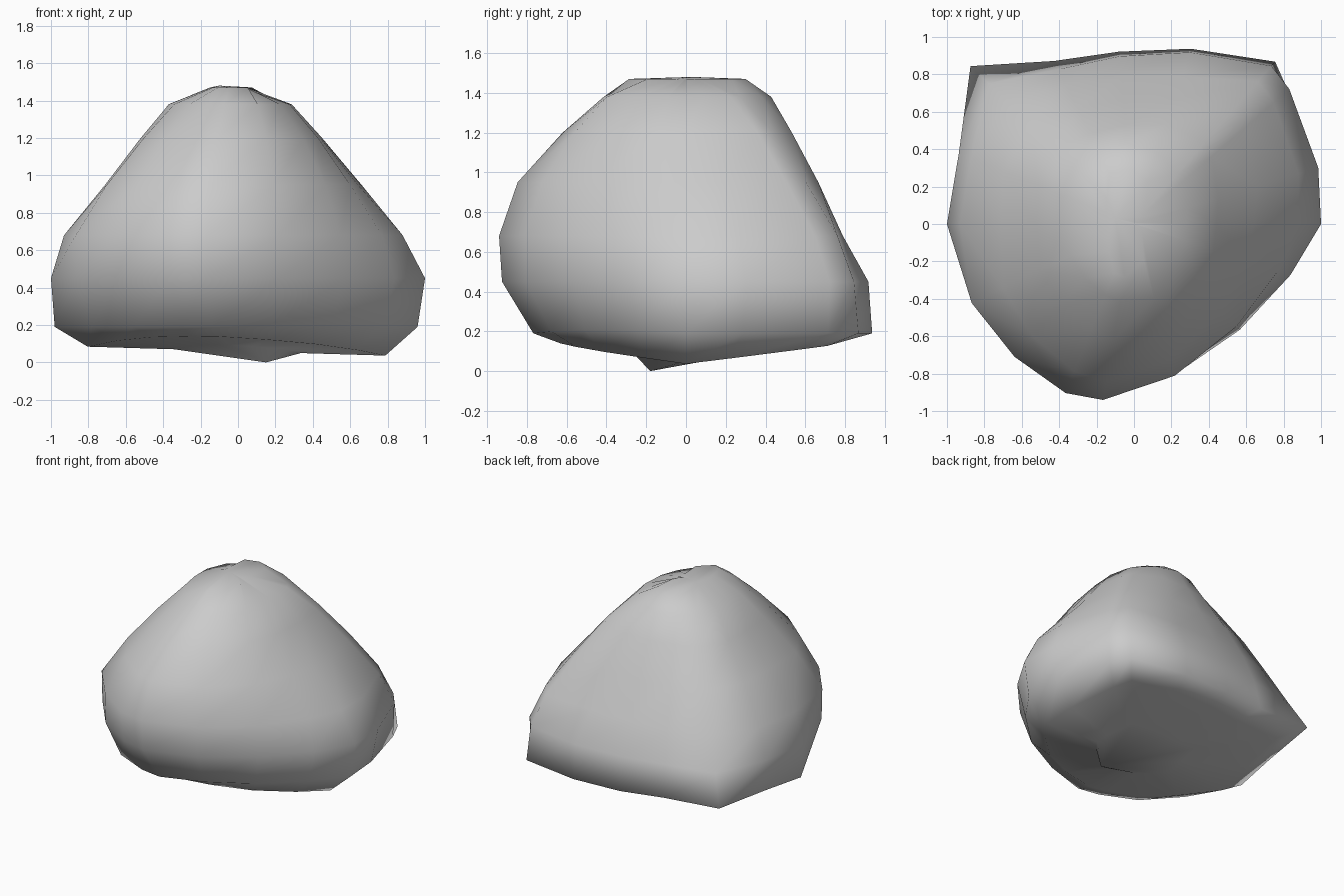
import bpy, bmesh
from math import sin, cos, radians

# Directions of the outline; corners of the base lie at 49 and 136 degrees
ANGLES = (0, 17, 41, 49, 72, 95, 116, 136, 158, 180, 206, 228, 248, 260, 285, 315, 342)

# Horizontal slices of the boulder: height -> radius in each direction
SLICES = {
    0.19: (.96, .98, 1.09, 1.15, .985, .925, .97, 1.215, 1.0, .98, .87, .84, .80, .78, .70, .72, .82),
    0.45: (1.0, 1.03, 1.10, 1.12, .965, .90, .92, 1.08, 1.01, 1.0, .96, .95, .95, .94, .835, .80, .88),
    0.68: (.88, .92, .99, 1.01, .83, .79, .83, .94, .94, .93, .965, .955, .975, .955, .84, .775, .81),
    0.95: (.64, .69, .77, .80, .70, .66, .69, .77, .75, .71, .78, .81, .85, .86, .75, .66, .63),
    1.20: (.44, .47, .55, .58, .56, .53, .54, .58, .55, .52, .56, .58, .61, .63, .58, .49, .45),
    1.38: (.28, .30, .34, .36, .40, .43, .43, .43, .40, .37, .38, .39, .41, .42, .41, .32, .29),
    1.47: (.01, .02, .06, .09, .24, .30, .30, .20, .16, .14, .16, .20, .28, .29, .20, .06, .02),
}

bm = bmesh.new()


def ring(radii, height):
    verts = []
    for a, r in zip(ANGLES, radii):
        x, y = r * cos(radians(a)), r * sin(radians(a))
        verts.append(bm.verts.new((x, y, height(x, y))))
    return verts


def bridge(low, high):
    n = len(low)
    for i in range(n):
        j = (i + 1) % n
        bm.faces.new((low[i], low[j], high[j], high[i]))


def fan(verts, tip):
    v = bm.verts.new(tip)
    for i in range(len(verts)):
        bm.faces.new((verts[i], verts[(i + 1) % len(verts)], v))


# Uneven underside with a small low point, then the sides, then the crest
rim = SLICES[0.19]


def under(x, y):
    return .06 + .12 * abs(y) - .03 * x


rings = [ring([r * s for r in rim], under) for s in (.35, .82)]
for z, radii in SLICES.items():
    lift = .07 if z < .2 else 0
    rings.append(ring(radii, lambda x, y: z + lift * max(0, -x * y)))
for low, high in zip(rings, rings[1:]):
    bridge(low, high)
fan(rings[0], (.15, -.18, 0))
fan(rings[-1], (-.1, .03, 1.48))
bmesh.ops.recalc_face_normals(bm, faces=bm.faces)
for f in bm.faces:
    f.smooth = True

mesh = bpy.data.meshes.new("boulder")
bm.to_mesh(mesh)
bm.free()
boulder = bpy.data.objects.new("boulder", mesh)
bpy.context.collection.objects.link(boulder)
